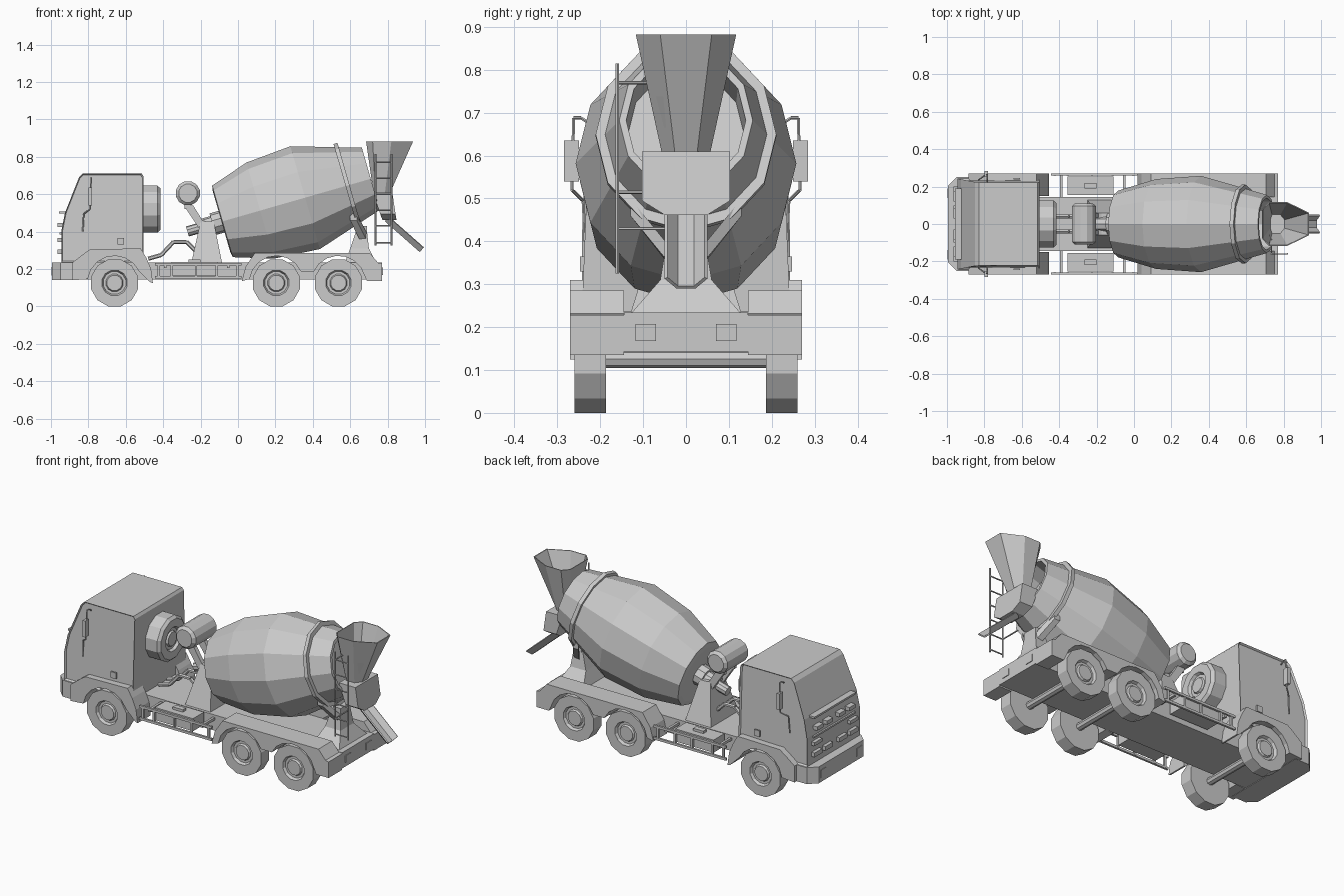
import bpy, bmesh, math
from mathutils import Vector as V

grey = bpy.data.materials.new("light_grey")
grey.diffuse_color = (0.6, 0.6, 0.6, 1)


def build(name, *shells):
    """Each shell is a list of equal rings, skinned and capped at both ends."""
    bm = bmesh.new()
    for rings in shells:
        vs = [[bm.verts.new(p) for p in r] for r in rings]
        n = len(vs[0])
        for a, b in zip(vs, vs[1:]):
            for i in range(n):
                j = (i + 1) % n
                bm.faces.new((a[i], a[j], b[j], b[i]))
        bm.faces.new(vs[0])
        bm.faces.new(vs[-1])
    bmesh.ops.recalc_face_normals(bm, faces=bm.faces)
    me = bpy.data.meshes.new(name)
    bm.to_mesh(me)
    bm.free()
    me.materials.append(grey)
    ob = bpy.data.objects.new(name, me)
    bpy.context.collection.objects.link(ob)
    return ob


def mirror(s):
    return [[V((p[0], -p[1], p[2])) for p in r] for r in s]


def both(*shells):
    return list(shells) + [mirror(s) for s in shells]


def lathe(origin, axis, profile, n=12, phase=0.0, flat=1.0):
    """Profile of (distance along axis, radius); flat squashes the y width."""
    a = V(axis).normalized()
    v = V((0, 1, 0)) if abs(a.y) < 0.9 else V((1, 0, 0))
    u = v.cross(a).normalized()
    v = a.cross(u)
    angs = [2 * math.pi * (i + phase) / n for i in range(n)]
    return [[V(origin) + a * t + u * (r * math.cos(g)) + v * (r * flat * math.sin(g))
             for g in angs] for t, r in profile]


def bar(p, q, r=0.008, n=6):
    d = V(q) - V(p)
    return lathe(p, d, [(0, r), (d.length, r)], n)


def pipe(pts, r=0.008):
    return [bar(p, q, r) for p, q in zip(pts, pts[1:])]


def prism(pts, y0, y1):
    return [[V((x, y, z)) for x, z in pts] for y in (y0, y1)]


def box(x0, x1, y0, y1, z0, z1):
    return prism([(x0, z0), (x1, z0), (x1, z1), (x0, z1)], y0, y1)


def frustum(b, t, z0, z1):
    """b and t are (x0, x1, half width) at the bottom and the top."""
    return [[V((x0, -w, z)), V((x1, -w, z)), V((x1, w, z)), V((x0, w, z))]
            for (x0, x1, w), z in ((b, z0), (t, z1))]


def arc(cx, cz, r, a0, a1, n=7):
    return [(cx + r * math.cos(math.radians(a0 + (a1 - a0) * i / n)),
             cz + r * math.sin(math.radians(a0 + (a1 - a0) * i / n))) for i in range(n + 1)]


# Wheels and axles
R, ZC = 0.13, 0.1256
TYRE = [(0, 0.06), (0, R), (0.073, R), (0.073, 0.07), (0.058, 0.062),
        (0.058, 0.048), (0.068, 0.042), (0.068, 0.03)]
for label, x in (("front", -0.66), ("middle", 0.205), ("rear", 0.537)):
    build(label + "_wheels", *both(lathe((x, 0.187, ZC), (0, 1, 0), TYRE, 12, 0.5)))
    build(label + "_axle", bar((x, -0.2, ZC), (x, 0.2, ZC), 0.021, 8))

# Chassis
build("chassis", box(-0.93, 0.77, -0.145, 0.145, 0.143, 0.234))
build("tail_lights", *both(box(0.768, 0.774, 0.07, 0.118, 0.168, 0.207)))

# Front mudguards
pts = [(-0.885, 0.14), (-0.885, 0.235), (-0.82, 0.285), (-0.79, 0.305), (-0.52, 0.31),
       (-0.49, 0.26), (-0.465, 0.2), (-0.455, 0.125), (-0.47, 0.13)]
build("front_mudguards", *both(prism(pts + arc(-0.66, ZC, 0.145, 25, 172), 0.15, 0.27)))

# Rear mudguards over both rear axles
pts = [(0.02, 0.135), (0.04, 0.21), (0.09, 0.285), (0.705, 0.285), (0.75, 0.232),
       (0.77, 0.228), (0.77, 0.135), (0.69, 0.135)]
pts += arc(0.537, ZC, 0.145, 15, 155) + arc(0.205, ZC, 0.145, 25, 172)
build("rear_mudguards", *both(prism(pts, 0.145, 0.27)))

# Bumper with cut corners
plan = [(-0.86, -0.25), (-0.95, -0.25), (-0.995, -0.205),
        (-0.995, 0.205), (-0.95, 0.25), (-0.86, 0.25)]
build("bumper", [[V((x, y, z)) for x, y in plan] for z in (0.14, 0.235)])
build("bumper_lights", *both(box(-0.998, -0.99, 0.14, 0.19, 0.165, 0.21)))

# Cab, narrowing slightly towards the roof
cab = [(-0.945, 0.235), (-0.945, 0.40), (-0.925, 0.50), (-0.85, 0.69), (-0.83, 0.71),
       (-0.515, 0.71), (-0.505, 0.695), (-0.505, 0.235)]
skin = []
for side, inset in ((-1, 0.02), (-1, 0), (1, 0), (1, 0.02)):
    ring = []
    for x, z in cab:
        w = 0.243 - 0.02 * max(0, z - 0.45) / 0.26 - inset * 0.5
        cx, cz = -0.72, 0.47
        k = 1 - inset * 1.5
        ring.append(V((cx + (x - cx) * k, side * w, cz + (z - cz) * k)))
    skin.append(ring)
build("cab", skin)

# Cab front trim, headlights and side plates
build("front_trim", box(-0.958, -0.92, -0.19, 0.19, 0.497, 0.508),
      box(-0.955, -0.93, -0.19, 0.19, 0.385, 0.395),
      *both(box(-0.965, -0.93, 0.03, 0.085, 0.425, 0.447),
            box(-0.965, -0.93, 0.12, 0.175, 0.425, 0.447)))
build("headlights", *both(box(-0.965, -0.94, 0.13, 0.2, 0.345, 0.365),
                          box(-0.965, -0.94, 0.13, 0.2, 0.28, 0.305),
                          box(-0.965, -0.94, 0.03, 0.1, 0.28, 0.305)))
build("side_plates", *both(box(-0.645, -0.61, 0.238, 0.247, 0.33, 0.365)))

# Mirrors on bent arms
arm = [(-0.785, 0.225, 0.675), (-0.785, 0.245, 0.688), (-0.785, 0.262, 0.688),
       (-0.79, 0.266, 0.52), (-0.825, 0.24, 0.495), (-0.83, 0.235, 0.40)]
build("mirrors", *both(box(-0.798, -0.78, 0.25, 0.284, 0.54, 0.635), *pipe(arm, 0.004)))

# Spare wheel behind the cab
build("spare_wheel", lathe((-0.505, 0, 0.52), (1, 0, 0),
      [(0, 0.1), (0, R), (0.075, R), (0.09, 0.115), (0.09, 0.07), (0.075, 0.062),
       (0.075, 0.045), (0.085, 0.04)], 12, 0.5))

# Hoses behind the cab
hose = [(-0.48, 0.04, 0.255), (-0.41, 0.04, 0.275), (-0.345, 0.04, 0.345),
        (-0.275, 0.04, 0.345), (-0.21, 0.04, 0.28)]
build("hoses", *both(*pipe(hose, 0.011)))

# Water tank
build("water_tank", lathe((-0.268, -0.11, 0.605), (0, 1, 0),
      [(0, 0.05), (0.015, 0.066), (0.205, 0.066), (0.22, 0.05)], 12, 0.5))
build("tank_bracket", *both(*[box(-0.285, -0.25, 0.035, 0.055, 0.52, 0.56)]),
      *both(prism([(-0.29, 0.54), (-0.24, 0.54), (-0.19, 0.46), (-0.13, 0.44), (-0.13, 0.4),
                   (-0.21, 0.42)], 0.035, 0.06)))

# Pedestals under both drum ends
build("front_pedestal", frustum((-0.25, -0.085, 0.13), (-0.2, -0.13, 0.06), 0.23, 0.455))
build("rear_pedestal", frustum((0.57, 0.74, 0.13), (0.6, 0.7, 0.06), 0.23, 0.31),
      frustum((0.6, 0.7, 0.06), (0.63, 0.69, 0.045), 0.31, 0.4))

# Drum, tilted up towards the rear
ORIGIN, AXIS = V((-0.088, 0, 0.453)), V((0.961, 0, 0.276))
build("drum", lathe(ORIGIN, AXIS, [(0, 0.17), (0.005, 0.199), (0.215, 0.267), (0.465, 0.286),
      (0.83, 0.173), (0.83, 0.155), (0.72, 0.15)], 12, 0, 0.9))
build("drum_ring", lathe(ORIGIN, AXIS, [(0.69, 0.205), (0.69, 0.234), (0.712, 0.234),
      (0.712, 0.2)], 12, 0, 0.9))
build("drum_motor", lathe(ORIGIN, AXIS, [(-0.19, 0.028), (-0.12, 0.028), (-0.12, 0.045),
      (-0.05, 0.045), (-0.05, 0.06), (0.01, 0.06)], 10))

# Roller cradle under the drum ring
lean = [(0.60, 0.50), (0.635, 0.50), (0.69, 0.39), (0.655, 0.385)]
cradle = [[V((x, 0.13 if z > 0.45 else 0.04, z + o)) for x, z in lean] for o in (0, -0.04)]
build("roller_cradle", *both(cradle), box(0.64, 0.69, -0.045, 0.045, 0.36, 0.43))

# Feed hopper, open on top
def hopper_ring(pts, z, k=1.0):
    cx = sum(p[0] for p in pts) / len(pts)
    full = pts + [(x, -y) for x, y in reversed(pts)]
    return [V((cx + (x - cx) * k, y * k, z)) for x, y in full]

rim = [(0.685, 0.08), (0.72, 0.117), (0.82, 0.117), (0.936, 0.06)]
neck = [(0.725, 0.025), (0.735, 0.055), (0.785, 0.055), (0.81, 0.025)]
build("hopper", [hopper_ring(neck, 0.6), hopper_ring(rim, 0.882),
                 hopper_ring(rim, 0.882, 0.96), hopper_ring(neck, 0.62, 0.9)])

# Collector box under the hopper
sec = [(-0.103, 0.61), (-0.103, 0.495), (-0.05, 0.462), (0.05, 0.462), (0.103, 0.495), (0.103, 0.61)]
build("collector", [[V((x0 + k * (0.61 - z), y, z)) for y, z in sec]
                    for x0, k in ((0.72, 0.35), (0.825, 0.15))])

# Discharge chute with a channel section
chan = [(-0.05, 0.03), (-0.022, 0), (0.022, 0), (0.05, 0.03),
        (0.043, 0.034), (0.019, 0.008), (-0.019, 0.008), (-0.043, 0.034)]
build("chute", [[V((x + 0.64 * h, y, z + 0.77 * h)) for y, h in chan]
                for x, z in ((0.785, 0.455), (0.972, 0.29))])

# Ladder with stays
Y = -0.16
ladder = [bar((x, Y, 0.325), (x, Y, 0.815), 0.005) for x in (0.735, 0.82)]
ladder += [bar((0.735, Y, z), (0.82, Y, z), 0.004) for z in (0.34, 0.43, 0.515, 0.6, 0.685, 0.77)]
ladder += [bar((0.735, Y, z), (0.735, y, z), 0.004)
           for z, y in ((0.77, -0.08), (0.515, -0.09), (0.43, -0.04))]
build("ladder", *ladder)

# Side guards and side boxes between the axles
guard = [box(-0.445, 0.02, 0.258, 0.27, z, z + 0.014) for z in (0.148, 0.218)]
guard += [box(x, x + 0.012, 0.256, 0.268, 0.15, 0.23) for x in (-0.43, -0.36, -0.23, -0.12, -0.01)]
guard += [box(x, x + 0.014, 0.14, 0.262, 0.205, 0.22) for x in (-0.395, -0.06)]
build("side_guards", *both(*guard))
build("side_boxes", *both(box(-0.355, -0.11, 0.155, 0.255, 0.165, 0.238),
                          box(-0.265, -0.2, 0.19, 0.22, 0.235, 0.252)))
